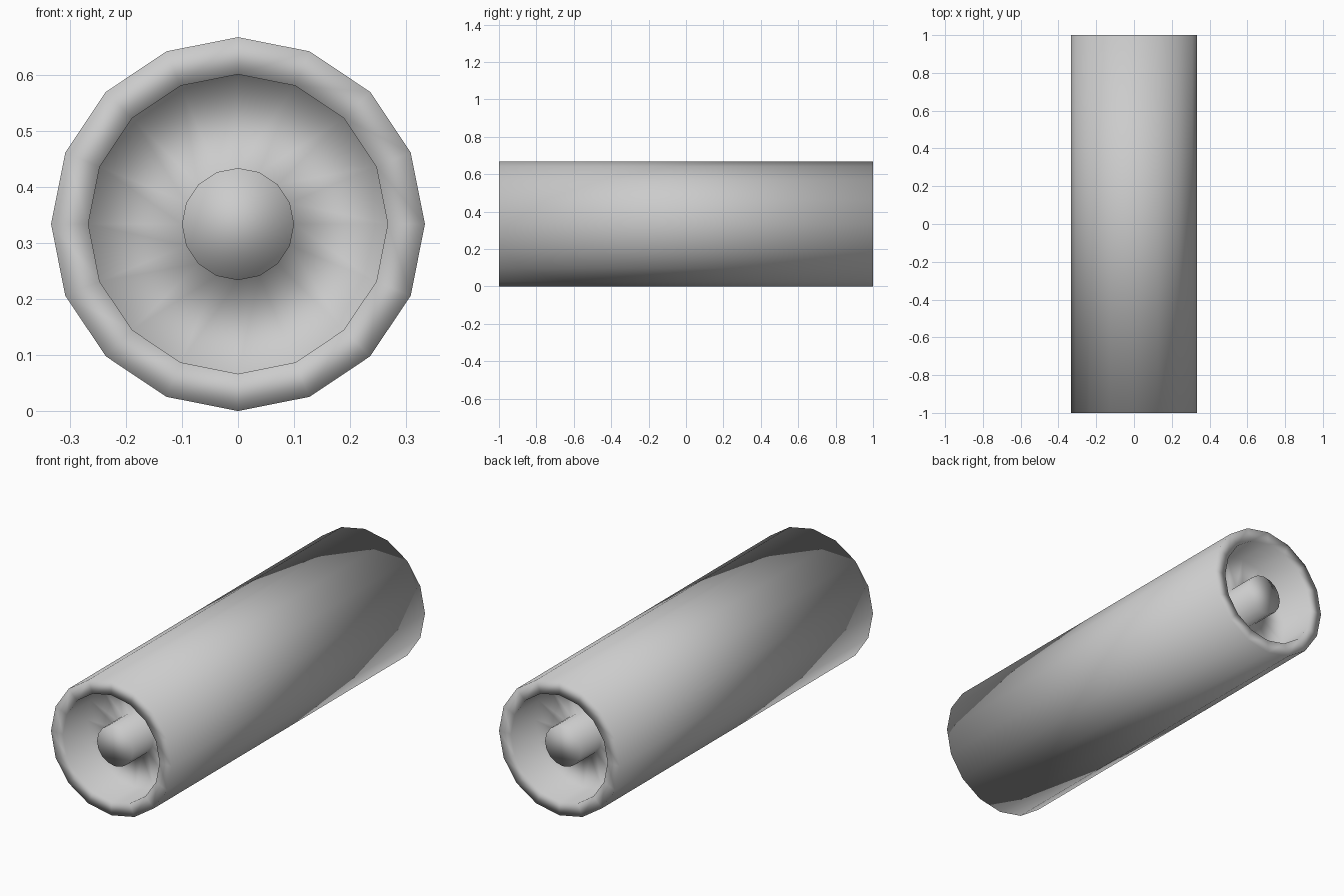
import bpy
import bmesh
from math import sin, cos, pi

if "Cube" in bpy.data.objects:
    bpy.data.objects.remove(bpy.data.objects["Cube"])

SIDES = 16
R = 1 / 3      # outer radius, also the axis height

# Half profile (radius, y) from the front hub cap, through the recess, to the rim
half = [(0.10, -0.97), (0.10, -0.81), (0.267, -0.81), (0.267, -1.0), (R, -1.0)]
profile = half + [(r, -y) for r, y in reversed(half)]

bm = bmesh.new()
rings = []
for r, y in profile:
    rings.append([bm.verts.new((r * sin(2 * pi * i / SIDES), y,
                                R + r * cos(2 * pi * i / SIDES)))
                  for i in range(SIDES)])

# Lathe surface of the roller
for a, b in zip(rings, rings[1:]):
    for i in range(SIDES):
        j = (i + 1) % SIDES
        bm.faces.new((a[i], a[j], b[j], b[i]))

# Hub end caps
bm.faces.new(rings[0])
bm.faces.new(rings[-1])
bmesh.ops.recalc_face_normals(bm, faces=bm.faces)

# The whole roller is smooth shaded, rim included
for f in bm.faces:
    f.smooth = True
mesh = bpy.data.meshes.new("roller")
bm.to_mesh(mesh)
bm.free()
roller = bpy.data.objects.new("roller", mesh)
bpy.context.collection.objects.link(roller)
